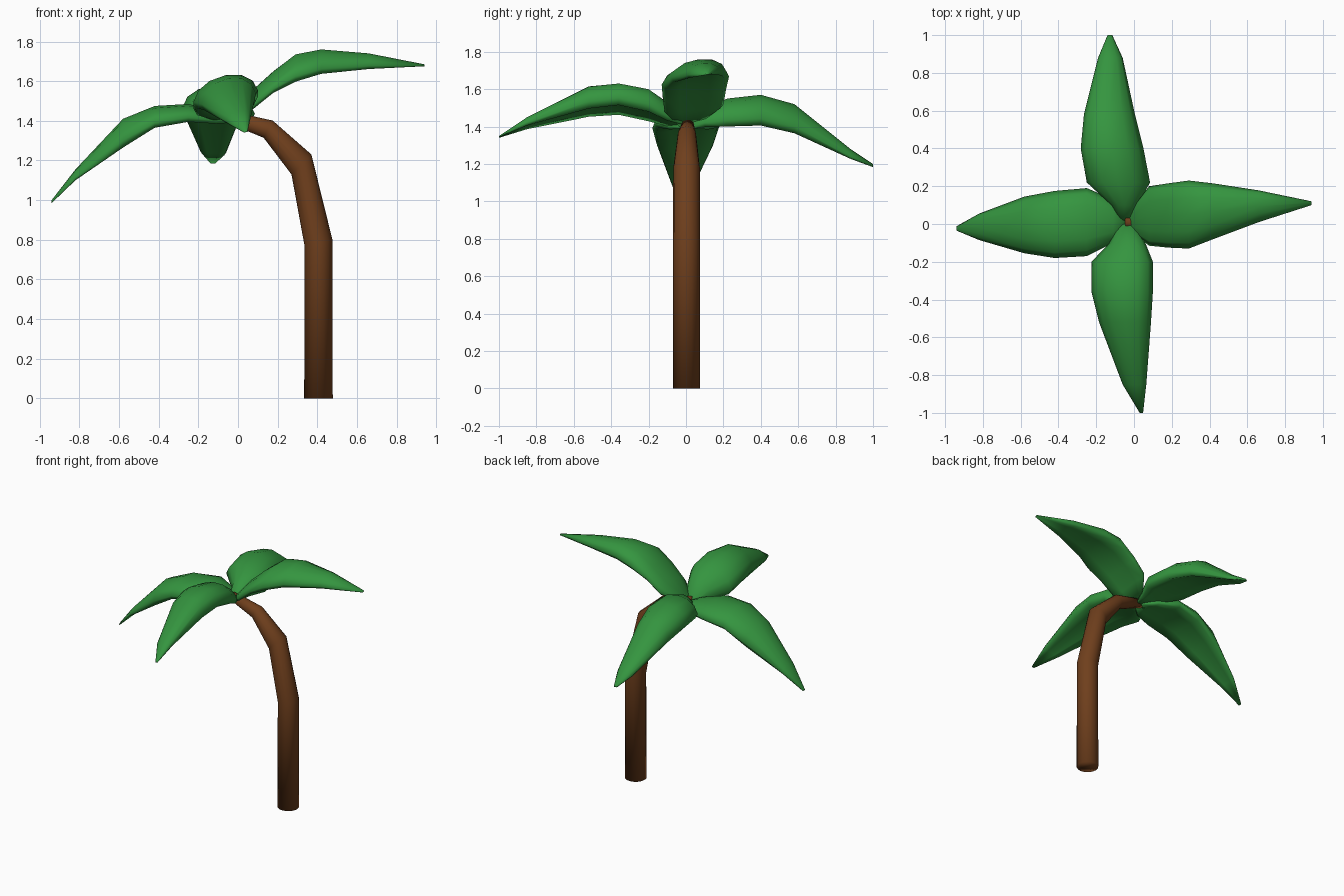
import bpy, bmesh, math
from mathutils import Vector

if "Cube" in bpy.data.objects:
    bpy.data.objects.remove(bpy.data.objects["Cube"])


def material(name, color):
    m = bpy.data.materials.new(name)
    m.diffuse_color = (*color, 1)
    m.use_nodes = True
    m.node_tree.nodes["Principled BSDF"].inputs["Base Color"].default_value = m.diffuse_color
    return m


def loft(name, rings, mat, angle):
    """Skin a list of equal-length closed rings and cap both ends."""
    bm = bmesh.new()
    loops = [[bm.verts.new(p) for p in ring] for ring in rings]
    n = len(loops[0])
    for a, b in zip(loops, loops[1:]):
        for i in range(n):
            j = (i + 1) % n
            bm.faces.new((a[i], a[j], b[j], b[i]))
    bm.faces.new(loops[0])
    bm.faces.new(loops[-1])
    bmesh.ops.recalc_face_normals(bm, faces=bm.faces)
    me = bpy.data.meshes.new(name)
    bm.to_mesh(me)
    bm.free()
    ob = bpy.data.objects.new(name, me)
    bpy.context.collection.objects.link(ob)
    me.materials.append(mat)
    bpy.ops.object.select_all(action='DESELECT')
    ob.select_set(True)
    bpy.context.view_layer.objects.active = ob
    bpy.ops.object.shade_smooth_by_angle(angle=math.radians(angle))
    return ob


brown = material("bark", (0.16, 0.05, 0.012))
green = material("leaf_green", (0.035, 0.30, 0.05))

# Trunk: x, y, z, radius, heading angle in the xz plane
path = [(0.406, 0.003, 0, 0.072, 90), (0.406, 0.003, 0.785, 0.072, 102),
        (0.32, 0.003, 1.18, 0.071, 135), (0.152, 0.005, 1.358, 0.049, 152),
        (-0.05, 0.01, 1.42, 0.03, 165)]
rings = []
for x, y, z, r, heading in path:
    h = math.radians(heading)
    side = Vector((math.sin(h), 0, -math.cos(h)))
    rings.append([Vector((x, y, z)) + r * (math.cos(a) * side + math.sin(a) * Vector((0, 1, 0)))
                  for a in (2 * math.pi * i / 16 for i in range(16))])
loft("trunk", rings, brown, 180)


def leaf(name, along_x, roll, stations):
    """Stations: distance along, low side, high side, edge height, ridge height."""
    root = (-0.035, -0.03, 0.05, 1.39, 1.42) if along_x else (0.01, -0.08, 0.0, 1.39, 1.42)
    # Half section: domed top, blunt rim, nearly flat underside (side, height)
    half = [(0.5, 0.9), (0.84, 0.63), (1, 0.25), (0.88, 0), (0.45, 0.08)]
    section = [(0, 1)] + half + [(0, 0.1)] + [(-t, h) for t, h in reversed(half)]
    rings = []
    for u, lo, hi, z_edge, z_ridge in [root] + stations:
        tilt = roll * (hi - lo) / 0.33
        mid = (lo + hi) / 2
        rise = max(z_ridge - z_edge - tilt / 2, 0.006)
        ring = []
        for t, h in section:
            v = mid + t * (hi - lo) / 2
            z = z_edge + tilt * (t + 1) / 2 + rise * h
            ring.append((u, v, z) if along_x else (v, u, z))
        rings.append(ring)
    return loft(name, rings, green, 180)


# Four drooping leaves
leaf("leaf_right", True, 0.04, [
    (0.08, -0.115, 0.20, 1.46, 1.56), (0.18, -0.125, 0.215, 1.54, 1.65),
    (0.29, -0.13, 0.23, 1.595, 1.735), (0.42, -0.08, 0.215, 1.635, 1.76),
    (0.66, 0.01, 0.178, 1.66, 1.74), (0.94, 0.10, 0.12, 1.675, 1.685)])
leaf("leaf_left", True, 0.0, [
    (-0.11, -0.10, 0.13, 1.385, 1.45), (-0.25, -0.17, 0.19, 1.395, 1.485),
    (-0.42, -0.18, 0.175, 1.365, 1.475), (-0.58, -0.155, 0.145, 1.265, 1.41),
    (-0.82, -0.085, 0.055, 1.10, 1.155), (-0.94, -0.035, -0.012, 0.985, 1.0)])
leaf("leaf_front", False, 0.06, [
    (-0.10, -0.13, 0.06, 1.40, 1.53), (-0.20, -0.225, 0.10, 1.425, 1.60),
    (-0.36, -0.225, 0.10, 1.46, 1.63), (-0.52, -0.185, 0.09, 1.45, 1.615),
    (-0.85, -0.06, 0.065, 1.385, 1.45), (-1.0, 0.03, 0.048, 1.34, 1.35)])
leaf("leaf_back", False, -0.02, [
    (0.10, -0.12, 0.02, 1.405, 1.50), (0.22, -0.25, 0.085, 1.42, 1.55),
    (0.40, -0.282, 0.05, 1.425, 1.57), (0.58, -0.265, 0.005, 1.38, 1.52),
    (0.88, -0.19, -0.06, 1.235, 1.28), (1.0, -0.14, -0.115, 1.185, 1.20)])
